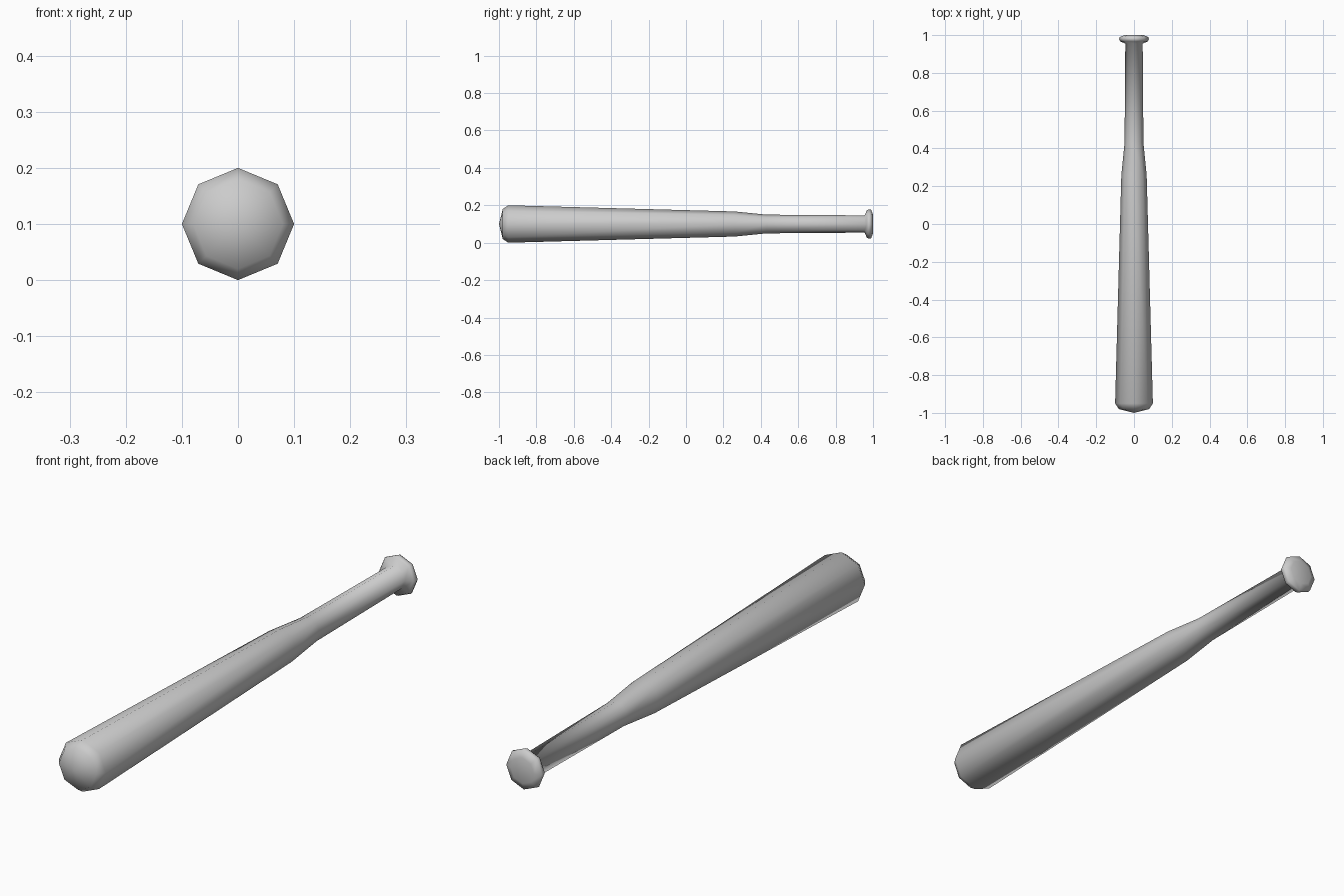
import bpy, bmesh, math

cube = bpy.data.objects.get("Cube")
if cube:
    bpy.data.objects.remove(cube, do_unlink=True)

SIDES = 8
AXIS_Z = 0.1

# Plain grey finish
grey = bpy.data.materials.new("light_grey")
grey.use_nodes = True
colour = (0.6, 0.6, 0.6, 1)
grey.diffuse_color = colour
grey.node_tree.nodes["Principled BSDF"].inputs["Base Color"].default_value = colour

# Profile as (position along the length, radius), rounded tip to knob
profile = [(-0.98, 0.08), (-0.95, 0.1), (0.26, 0.067), (0.43, 0.05),
           (0.955, 0.046), (0.967, 0.073), (0.978, 0.079), (0.99, 0.076), (1, 0.05)]


def lathe(name, tip, rings, end):
    """Smooth eight-sided turned body lying along y."""
    bm = bmesh.new()
    loops = []
    for y, r in rings:
        loops.append([bm.verts.new((r * math.cos(a), y, AXIS_Z + r * math.sin(a)))
                      for a in (math.tau * i / SIDES for i in range(SIDES))])
    first = bm.verts.new((0, tip, AXIS_Z))
    last = bm.verts.new((0, end, AXIS_Z))
    for i in range(SIDES):
        j = (i + 1) % SIDES
        bm.faces.new((first, loops[0][i], loops[0][j]))
        bm.faces.new((last, loops[-1][j], loops[-1][i]))
        for a, b in zip(loops, loops[1:]):
            bm.faces.new((a[i], b[i], b[j], a[j]))
    bmesh.ops.recalc_face_normals(bm, faces=bm.faces)
    for f in bm.faces:
        f.smooth = True
    mesh = bpy.data.meshes.new(name)
    bm.to_mesh(mesh)
    bm.free()
    mesh.materials.append(grey)
    obj = bpy.data.objects.new(name, mesh)
    bpy.context.collection.objects.link(obj)
    return obj


lathe("bat", -1, profile, 1)
